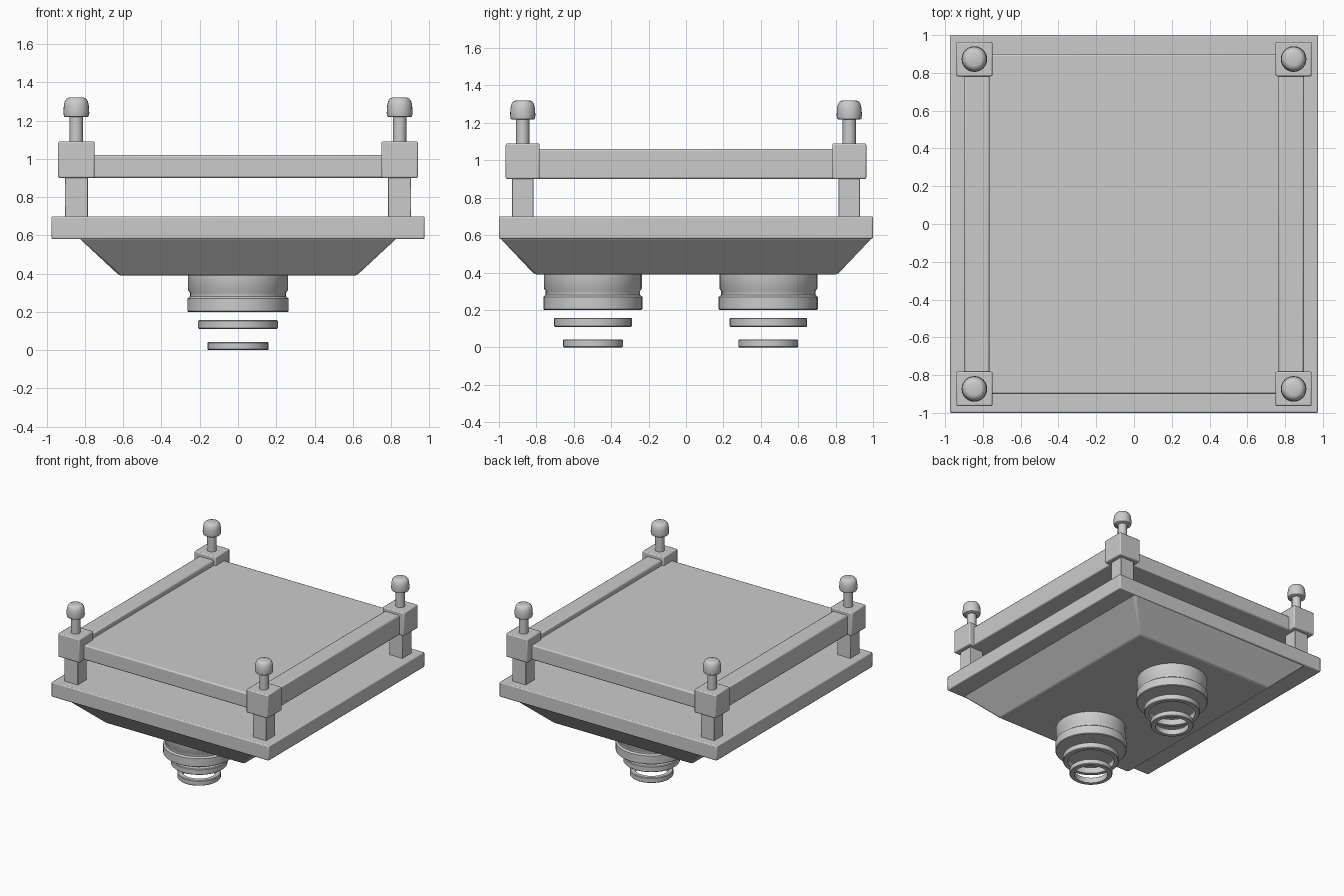
import bpy, bmesh
from math import sin, cos, pi

if "Cube" in bpy.data.objects:
    bpy.data.objects.remove(bpy.data.objects["Cube"])


def finish(name, bm, bevel=0.0):
    bmesh.ops.recalc_face_normals(bm, faces=bm.faces)
    me = bpy.data.meshes.new(name)
    bm.to_mesh(me)
    bm.free()
    ob = bpy.data.objects.new(name, me)
    bpy.context.collection.objects.link(ob)
    if bevel:
        m = ob.modifiers.new("bevel", 'BEVEL')
        m.width, m.segments, m.limit_method = bevel, 2, 'ANGLE'
    bpy.ops.object.select_all(action='DESELECT')
    bpy.context.view_layer.objects.active = ob
    ob.select_set(True)
    bpy.ops.object.shade_smooth_by_angle(angle=0.6)
    return ob


def box(name, x0, x1, y0, y1, z0, z1, bevel=0.008, bottom=(1, 1)):
    """Box whose bottom face may be scaled to make a taper."""
    bm = bmesh.new()
    bmesh.ops.create_cube(bm, size=1)
    for v in bm.verts:
        s = bottom if v.co.z < 0 else (1, 1)
        v.co = ((x0 + x1) / 2 + v.co.x * (x1 - x0) * s[0],
                (y0 + y1) / 2 + v.co.y * (y1 - y0) * s[1],
                z1 if v.co.z > 0 else z0)
    return finish(name, bm, bevel)


def lathe(name, x, y, profile, closed=False, n=32):
    """Revolve (radius, z) points; closed loops make rings, others get caps."""
    bm = bmesh.new()
    rows = [[bm.verts.new((x + r * cos(2 * pi * i / n), y + r * sin(2 * pi * i / n), z))
             for i in range(n)] for r, z in profile]
    pairs = list(zip(rows, rows[1:])) + ([(rows[-1], rows[0])] if closed else [])
    for a, b in pairs:
        for i in range(n):
            j = (i + 1) % n
            bm.faces.new((a[i], a[j], b[j], b[i]))
    if not closed:
        bm.faces.new(rows[0])
        bm.faces.new(rows[-1])
    return finish(name, bm)


# Base slab and tapered hull
box("base_slab", -0.975, 0.975, -1, 1, 0.58, 0.70)
box("tapered_hull", -0.83, 0.83, -0.995, 0.995, 0.39, 0.585, 0.012, (0.62 / 0.83, 0.81 / 0.995))

# Raised top panel and side rails
box("top_panel", -0.80, 0.80, -0.90, 0.90, 0.90, 1.02, 0.01)
for s, side in ((-1, "left"), (1, "right")):
    box(side + "_rail", s * 0.8325 - 0.0675, s * 0.8325 + 0.0675, -0.80, 0.80, 0.90, 1.06, 0.01)

# Corner posts, blocks, pins and knobs
for sx in (-1, 1):
    for sy in (-1, 1):
        x, y = sx * 0.845, sy * 0.873
        box("corner_post", x - 0.06, x + 0.06, y - 0.058, y + 0.058, 0.69, 0.91, 0.004)
        box("corner_block", x - 0.096, x + 0.096, y - 0.091, y + 0.091, 0.90, 1.09)
        lathe("corner_pin", x, y, [(0.035, 1.08), (0.035, 1.23)], n=24)
        lathe("corner_knob", x, y, [(0.058, 1.218), (0.064, 1.222), (0.068, 1.24), (0.065, 1.28),
                                    (0.060, 1.302), (0.049, 1.316), (0.035, 1.321)], n=24)

# Underside nozzles with floating rings
for y in (-0.498, 0.44):
    lathe("nozzle", 0, y, [(0.262, 0.40), (0.262, 0.315), (0.252, 0.30), (0.252, 0.28),
                           (0.265, 0.27), (0.265, 0.205), (0.26, 0.20)])
    for name, r, z0, z1 in (("upper_ring", 0.208, 0.11, 0.158), ("lower_ring", 0.16, 0.0, 0.043)):
        i, b = r - 0.035, 0.005
        lathe(name, 0, y, [(r - b, z0), (r, z0 + b), (r, z1 - b), (r - b, z1), (i, z1), (i, z0)], True)
